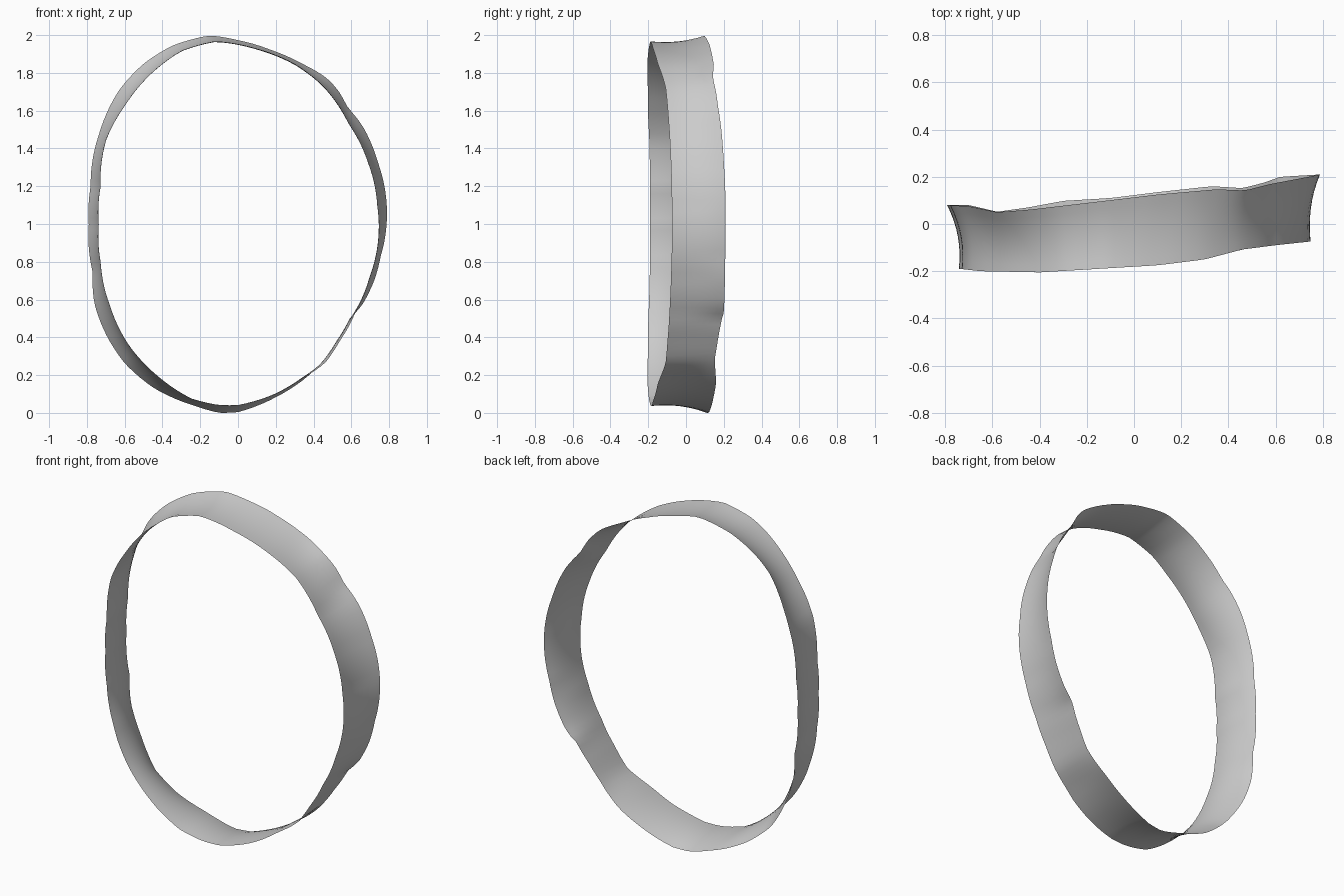
import bpy, math

if "Cube" in bpy.data.objects:
    bpy.data.objects.remove(bpy.data.objects["Cube"])

# Outlines seen from the front (x, z), clockwise from the top
BACK = [(-.15, 2.0), (0, 1.975), (.17, 1.925), (.33, 1.855), (.47, 1.775), (.53, 1.71),
        (.58, 1.62), (.66, 1.52), (.74, 1.33), (.788, 1.02), (.755, .83), (.72, .7),
        (.655, .57), (.59, .5), (.52, .38), (.44, .265), (.35, .18), (.2, .085), (0, .006),
        (-.1, .002), (-.23, .04), (-.44, .13), (-.6, .265), (-.7, .42), (-.76, .58),
        (-.77, .75), (-.79, 1.0), (-.78, 1.2), (-.735, 1.48), (-.63, 1.71), (-.5, 1.85),
        (-.35, 1.945)]
FRONT = [(-.12, 1.97), (.1, 1.93), (.3, 1.85), (.45, 1.735), (.59, 1.53), (.69, 1.33),
         (.74, 1.1), (.74, .87), (.7, .72), (.62, .53), (.54, .385), (.46, .265), (.35, .19),
         (.2, .1), (0, .04), (-.1, .04), (-.25, .075), (-.42, .19), (-.58, .36),
         (-.68, .57), (-.73, .8), (-.74, 1.0), (-.73, 1.2), (-.7, 1.45), (-.6, 1.63),
         (-.5, 1.76), (-.3, 1.92)]
# Depth of each edge (x, y)
FRONT_Y = [(-.74, -.19), (-.65, -.2), (-.4, -.205), (-.15, -.19), (.1, -.175), (.3, -.15),
           (.46, -.108), (.6, -.09), (.74, -.075)]
BACK_TOP_Y = [(-.79, .08), (-.7, .075), (-.58, .05), (-.45, .06), (-.15, .095), (.1, .125),
              (.35, .147), (.47, .142), (.58, .17), (.66, .185), (.74, .2), (.79, .21)]
BACK_LOW_Y = [(-.79, .08), (-.7, .08), (-.58, .052), (-.45, .07), (-.3, .098), (-.1, .11),
              (.1, .135), (.33, .16), (.46, .152), (.55, .175), (.62, .2), (.79, .21)]


def lerp(keys, v):
    if v <= keys[0][0]:
        return keys[0][1]
    for (a, p), (b, q) in zip(keys, keys[1:]):
        if v <= b:
            return p + (q - p) * (v - a) / (b - a)
    return keys[-1][1]


def polar(outline):
    keys = sorted((math.atan2(z - 1, x), math.hypot(x, z - 1)) for x, z in outline)
    tau = 2 * math.pi
    return [(keys[-1][0] - tau, keys[-1][1])] + keys + [(keys[0][0] + tau, keys[0][1])]


front, back = polar(FRONT), polar(BACK)
N, ROWS = 144, 8
verts, faces = [], []
for i in range(N):
    a = -math.pi + 2 * math.pi * i / N
    rf, rb = lerp(front, a), lerp(back, a)
    c, s = math.cos(a), math.sin(a)
    yf = lerp(FRONT_Y, rf * c)
    yb = lerp(BACK_TOP_Y if s > 0 else BACK_LOW_Y, rb * c)
    for j in range(ROWS + 1):
        t = j / ROWS
        # concave waist, flaring towards the back
        r = rf + (rb - rf) * t ** 2.2 - .028 * t * (1 - t)
        verts.append((r * c, yf + (yb - yf) * t, 1 + r * s))
w = ROWS + 1
for i in range(N):
    k = (i + 1) % N
    for j in range(ROWS):
        faces.append((i * w + j, k * w + j, k * w + j + 1, i * w + j + 1))

# Thin open band
mesh = bpy.data.meshes.new("ring_band")
mesh.from_pydata(verts, [], faces)
low = min(v.co.z for v in mesh.vertices)
for v in mesh.vertices:
    v.co.z -= low
for p in mesh.polygons:
    p.use_smooth = True
mesh.update()
band = bpy.data.objects.new("ring_band", mesh)
bpy.context.collection.objects.link(band)
